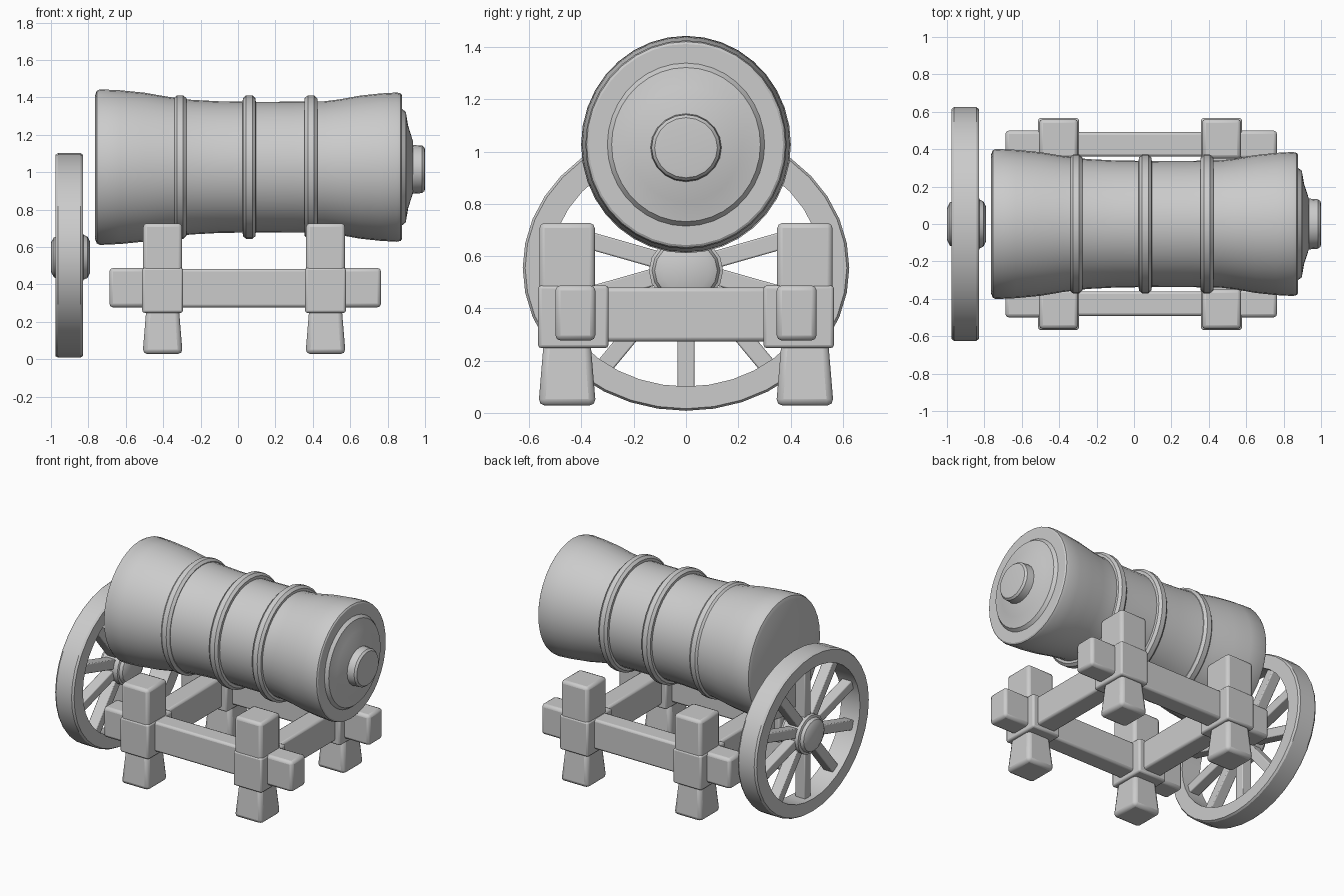
import bpy, bmesh, math
from mathutils import Matrix, Vector

if "Cube" in bpy.data.objects:
    bpy.data.objects.remove(bpy.data.objects["Cube"])

grey = bpy.data.materials.new("plain grey")
grey.diffuse_color = (0.6, 0.6, 0.6, 1)
grey.use_nodes = True
grey.node_tree.nodes["Principled BSDF"].inputs["Base Color"].default_value = grey.diffuse_color


def finish(name, bm, bevel=0, angle=30):
    bmesh.ops.recalc_face_normals(bm, faces=bm.faces)
    me = bpy.data.meshes.new(name)
    bm.to_mesh(me)
    bm.free()
    me.materials.append(grey)
    ob = bpy.data.objects.new(name, me)
    bpy.context.collection.objects.link(ob)
    if bevel:
        mod = ob.modifiers.new("soft edges", 'BEVEL')
        mod.width = bevel
        mod.segments = 2
    bpy.ops.object.select_all(action='DESELECT')
    ob.select_set(True)
    bpy.context.view_layer.objects.active = ob
    bpy.ops.object.shade_smooth_by_angle(angle=math.radians(angle))
    return ob


def lathe(name, profile, zc, sy=1.0, sz=1.0, seg=36, closed=False, angle=30):
    """Spin (x, radius) points around an x axis at height zc."""
    bm = bmesh.new()
    rings = []
    for x, r in profile:
        if r == 0:
            rings.append([bm.verts.new((x, 0, zc))] * seg)
        else:
            rings.append([bm.verts.new((x, r * sy * math.sin(2 * math.pi * i / seg),
                                        zc + r * sz * math.cos(2 * math.pi * i / seg)))
                          for i in range(seg)])
    pairs = list(zip(rings, rings[1:]))
    if closed:
        pairs.append((rings[-1], rings[0]))
    for a, b in pairs:
        for i in range(seg):
            j = (i + 1) % seg
            bm.faces.new(list(dict.fromkeys((a[i], a[j], b[j], b[i]))))
    return finish(name, bm, angle=angle)


def box(name, lo, hi, bevel=0.015, top=1.0):
    """Bevelled box between two corners; top scales the upper face."""
    bm = bmesh.new()
    lo, hi = Vector(lo), Vector(hi)
    bmesh.ops.create_cube(bm, size=1)
    for v in bm.verts:
        k = top if v.co.z > 0 else 1
        v.co = (lo + hi) / 2 + Vector((v.co.x * k, v.co.y * k, v.co.z)) * (hi - lo)
    return finish(name, bm, bevel)


# Barrel with flared ends, a closed muzzle and a domed breech
BZ = 1.027
lathe("barrel", [(-0.762, 0), (-0.764, 0.385), (-0.755, 0.408), (-0.738, 0.416),
                 (-0.63, 0.411), (-0.5, 0.398), (-0.38, 0.377), (-0.25, 0.36),
                 (-0.1, 0.352), (0.1, 0.349), (0.3, 0.35), (0.46, 0.352),
                 (0.54, 0.362), (0.65, 0.382), (0.76, 0.394), (0.85, 0.399),
                 (0.87, 0.394), (0.876, 0.385), (0.876, 0.312), (0.897, 0.295),
                 (0.91, 0.22), (0.935, 0.14), (0.935, 0)], BZ, 0.965, 1.0)
lathe("breech_knob", [(0.92, 0), (0.92, 0.137), (0.985, 0.132), (0.998, 0.12), (1.0, 0.1),
                      (1.0, 0)], 1.015, 1.0, 0.96, 20)

# Raised bands around the barrel
for x in (-0.31, 0.06, 0.39):
    band = [(x - 0.036, 0.335), (x - 0.034, 0.368), (x - 0.017, 0.384),
            (x + 0.017, 0.384), (x + 0.034, 0.368), (x + 0.036, 0.335)]
    lathe("barrel_band", band, BZ, 0.965, 1.0, closed=True)

# Wheel: rim, hub and ten spokes, a little wider than tall
WZ, SY, SZ = 0.555, 0.625, 0.547
lathe("wheel_rim", [(-0.975, 0.83), (-0.975, 0.985), (-0.962, 1.0), (-0.843, 1.0),
                    (-0.83, 0.985), (-0.83, 0.83)], WZ, SY, SZ, 36, True)
lathe("wheel_hub", [(-1.0, 0), (-1.0, 0.085), (-0.985, 0.115), (-0.965, 0.125),
                    (-0.96, 0.142), (-0.83, 0.142), (-0.825, 0.13), (-0.805, 0.12),
                    (-0.79, 0.09), (-0.79, 0)], WZ - 0.01, 1.0, 0.92, 16)
bm = bmesh.new()
for i in range(10):
    a = math.radians(-90 + 36 * i)
    d = Vector((0, SY * math.cos(a), SZ * math.sin(a)))
    start, end = d * 0.15, d * 0.88
    mid = (start + end) / 2 + Vector((-0.9, 0, WZ))
    turn = Matrix.Rotation(math.atan2(d.z, d.y), 4, 'X')
    size = Matrix.Diagonal((0.075, (end - start).length, 0.066, 1))
    bmesh.ops.create_cube(bm, size=1, matrix=Matrix.Translation(mid) @ turn @ size)
finish("wheel_spokes", bm, 0.006)

# Carriage side rails
for s in (-1, 1):
    ys = sorted((s * 0.36, s * 0.492))
    box("side_rail", (-0.6, ys[0], 0.277), (0.68, ys[1], 0.483))
    ye = sorted((s * 0.347, s * 0.5))
    box("rail_end", (-0.688, ye[0], 0.277), (-0.45, ye[1], 0.488), 0.02)
    box("rail_end", (0.52, ye[0], 0.277), (0.765, ye[1], 0.488), 0.02)

# Crossbeams, posts, collars and tapered feet
for x in (-0.403, 0.468):
    box("crossbeam", (x - 0.07, -0.4, 0.273), (x + 0.07, 0.4, 0.48))
    for s in (-1, 1):
        y = s * 0.455
        box("post", (x - 0.104, y - 0.106, 0.26), (x + 0.104, y + 0.106, 0.727), 0.02)
        yc = sorted((s * 0.297, s * 0.566))
        box("collar", (x - 0.109, yc[0], 0.248), (x + 0.109, yc[1], 0.488), 0.012)
        box("foot", (x - 0.107, y - 0.11, 0.028), (x + 0.107, y + 0.11, 0.29), 0.025, 0.8)
